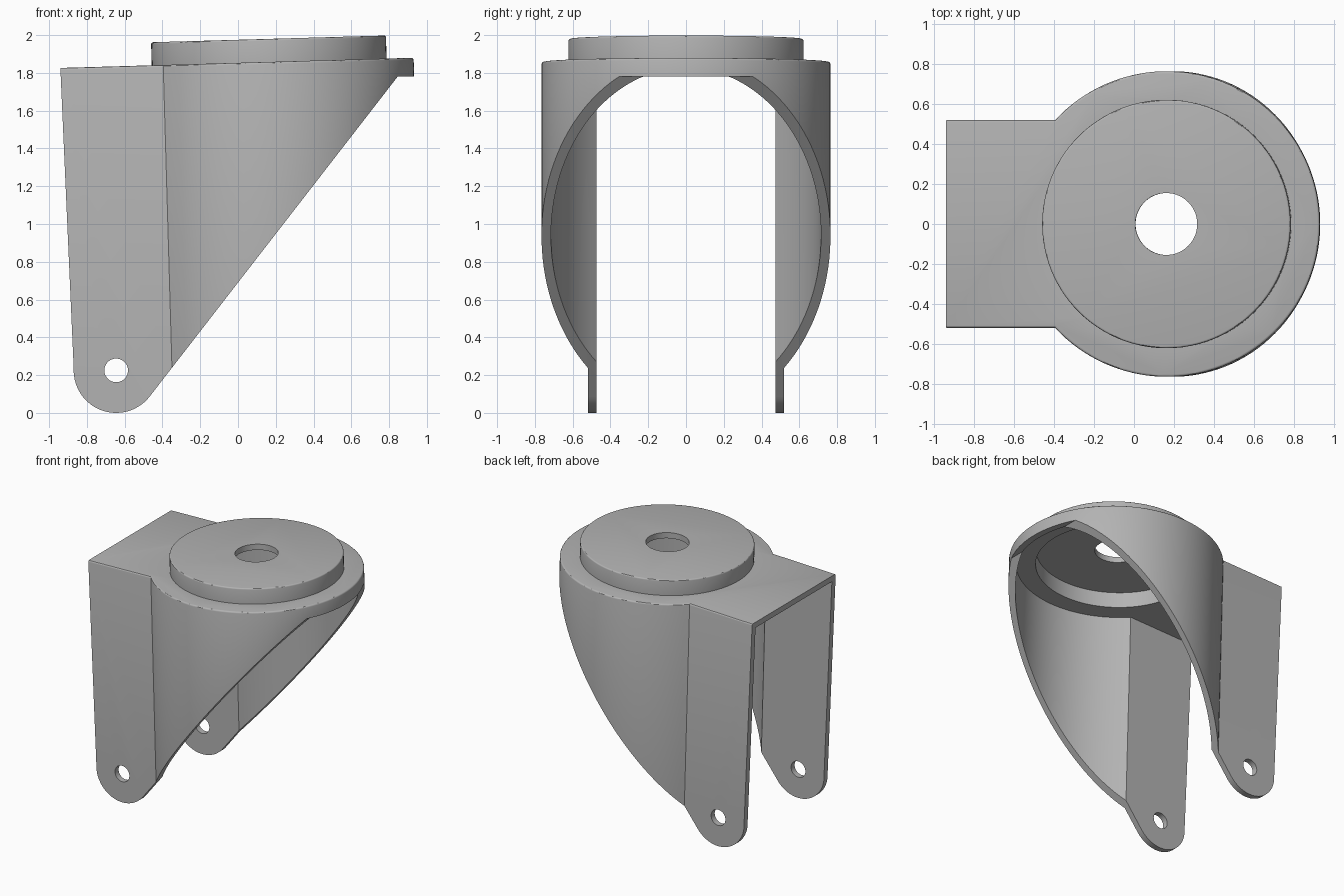
import bpy, bmesh, math
from mathutils import Matrix

if "Cube" in bpy.data.objects:
    bpy.data.objects.remove(bpy.data.objects["Cube"])

steel = bpy.data.materials.new("grey_steel")
steel.use_nodes = True
GREY = (0.45, 0.45, 0.45, 1)
steel.diffuse_color = GREY
steel.node_tree.nodes["Principled BSDF"].inputs["Base Color"].default_value = GREY

# The swivel axis leans back slightly; z = 0 here is the top face of the plate
TILT = Matrix.Translation((0.165, 0, 1.858)) @ Matrix.Rotation(math.radians(-1.65), 4, "Y")
SHEET = 0.045


def arc(cx, cy, r, a0, a1, n):
    """Points along an arc, angles in degrees."""
    angles = [math.radians(a0 + (a1 - a0) * i / n) for i in range(n + 1)]
    return [(cx + r * math.cos(a), cy + r * math.sin(a)) for a in angles]


def prism(name, outline, low, high, matrix, bevel=0):
    """Extrude a closed outline from low to high, optionally rounding its top rim."""
    bm = bmesh.new()
    base = bm.faces.new([bm.verts.new((x, y, low)) for x, y in outline])
    top = bmesh.ops.extrude_face_region(bm, geom=[base])["geom"]
    verts = [g for g in top if isinstance(g, bmesh.types.BMVert)]
    bmesh.ops.translate(bm, verts=verts, vec=(0, 0, high - low))
    bmesh.ops.recalc_face_normals(bm, faces=bm.faces)
    if bevel:
        rim = [e for e in bm.edges if all(v.co.z > high - 1e-5 for v in e.verts)]
        bmesh.ops.bevel(bm, geom=rim, offset=bevel, segments=3, profile=0.5, affect="EDGES")
    bm.transform(matrix)
    mesh = bpy.data.meshes.new(name)
    bm.to_mesh(mesh)
    bm.free()
    mesh.materials.append(steel)
    obj = bpy.data.objects.new(name, mesh)
    bpy.context.collection.objects.link(obj)
    return obj


def keyhole(r, half):
    """Round housing with two straight cheeks running off to the back."""
    a = math.degrees(math.asin(half / r))
    return [(-1.4, -half)] + arc(0, 0, r, a - 180, 180 - a, 96) + [(-1.4, half)]


def combine(target, other, operation):
    mod = target.modifiers.new(operation.lower(), "BOOLEAN")
    mod.operation = operation
    mod.solver = "EXACT"
    mod.object = other
    other.hide_render = True
    bpy.context.view_layer.objects.active = target
    bpy.ops.object.modifier_apply(modifier=mod.name)
    bpy.data.objects.remove(other)


# Outer shell, hollowed to sheet thickness
fork = prism("caster_fork", keyhole(0.765, 0.52), -2.2, 0, TILT, 0.012)
combine(fork, prism("hollow", keyhole(0.715, 0.475), -2.5, -SHEET, TILT), "DIFFERENCE")

# Side silhouette: rounded axle lugs, sloping front edge and short front lip
SIDE = Matrix.Rotation(math.radians(90), 4, "X")
AXLE = (-0.645, 0.225)
side = [(-0.957, 2.2)] + arc(*AXLE, 0.225, 177.5, 322, 28)
side += [(0.845, 1.78), (1.2, 1.78), (1.2, 2.2)]
combine(fork, prism("side_trim", side, -1, 1, SIDE), "INTERSECT")

# Raised swivel boss, pressed from the same sheet
circle = lambda r: arc(0, 0, r, 0, 360, 96)[:-1]
combine(fork, prism("swivel_boss", circle(0.622), -0.02, 0.122, TILT, 0.01), "UNION")
combine(fork, prism("boss_recess", circle(0.575), -0.2, 0.122 - SHEET, TILT), "DIFFERENCE")

# Kingpin hole and axle holes
combine(fork, prism("kingpin_hole", circle(0.155), -0.3, 0.3, TILT), "DIFFERENCE")
axle = arc(*AXLE, 0.0625, 0, 360, 40)[:-1]
combine(fork, prism("axle_hole", axle, -1, 1, SIDE), "DIFFERENCE")

bpy.ops.object.select_all(action="DESELECT")
fork.select_set(True)
bpy.context.view_layer.objects.active = fork
bpy.ops.object.shade_smooth_by_angle(angle=math.radians(30))
